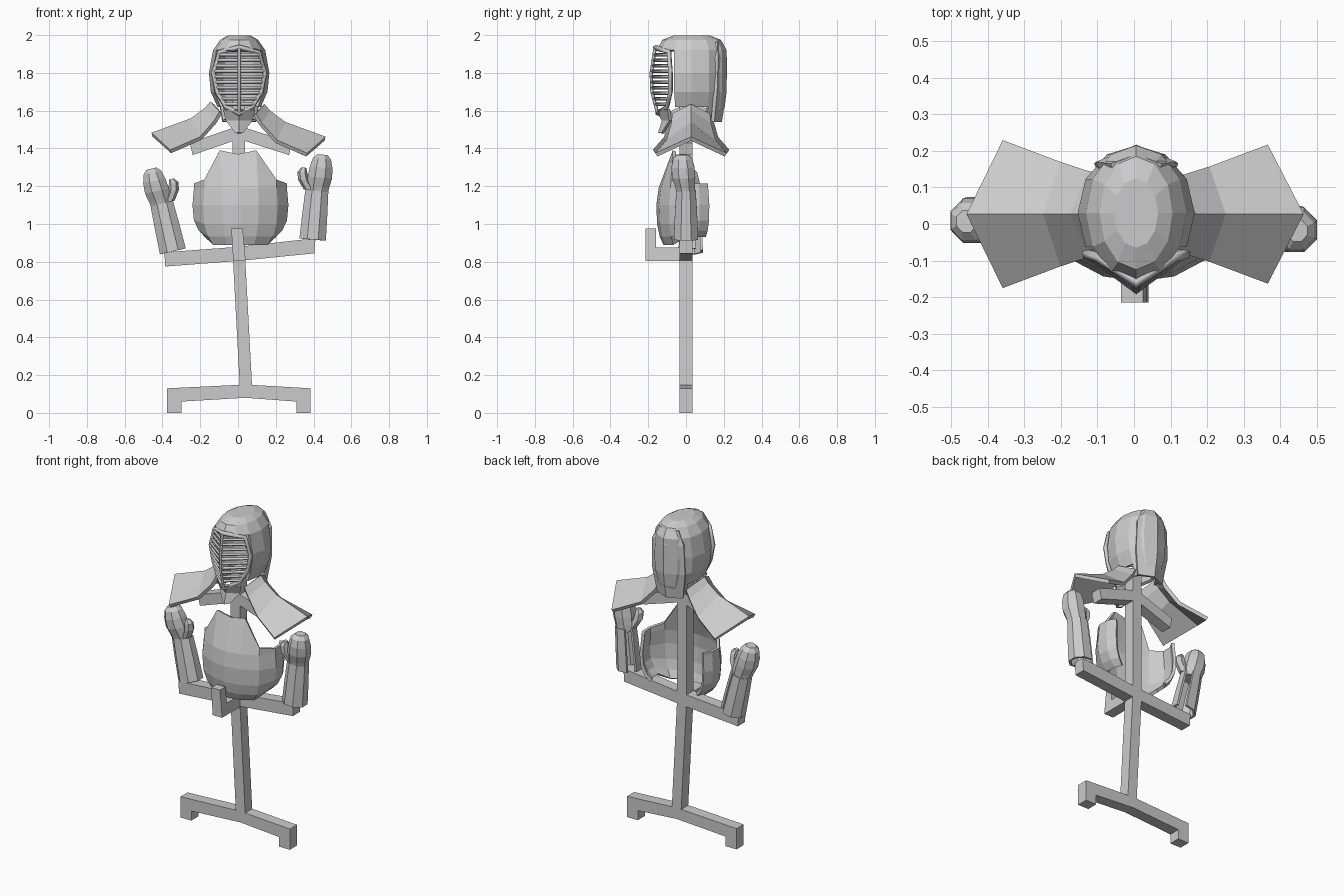
import bpy, bmesh
from math import sin, cos, radians
from mathutils import Matrix, Vector

if "Cube" in bpy.data.objects:
    bpy.data.objects.remove(bpy.data.objects["Cube"])


def finish(name, bm, thick=0):
    bmesh.ops.recalc_face_normals(bm, faces=bm.faces)
    me = bpy.data.meshes.new(name)
    bm.to_mesh(me)
    bm.free()
    ob = bpy.data.objects.new(name, me)
    bpy.context.collection.objects.link(ob)
    if thick:
        m = ob.modifiers.new("thickness", 'SOLIDIFY')
        m.thickness, m.offset = thick, -1
        m.use_even_offset = False
    return ob


def loft(name, rings, closed=True, cap=False, cap_end=False, skip=None, thick=0, mat=None):
    """Skin a list of rings; skip(row, col) leaves a panel open."""
    bm = bmesh.new()
    rows = [[bm.verts.new(mat @ Vector(p) if mat else p) for p in r] for r in rings]
    n = len(rings[0])
    for i in range(len(rows) - 1):
        for j in range(n if closed else n - 1):
            if skip and skip(i, j):
                continue
            k = (j + 1) % n
            bm.faces.new((rows[i][j], rows[i][k], rows[i + 1][k], rows[i + 1][j]))
    if cap:
        bm.faces.new(rows[0])
    if cap or cap_end:
        bm.faces.new(rows[-1])
    bmesh.ops.delete(bm, geom=[v for v in bm.verts if not v.link_faces], context='VERTS')
    return finish(name, bm, thick)


def prism(name, pts, y0, y1):
    """Front (x, z) outline pulled through y."""
    return loft(name, [[(x, y, z) for x, z in pts] for y in (y0, y1)], cap=True)


def ellipse(cx, cy, z, rx, ry, n=8, turn=22.5):
    a = [radians(turn + 360 * i / n) for i in range(n)]
    return [(cx + rx * cos(t), cy + ry * sin(t), z) for t in a]


def tube(name, lines, r):
    """Four-sided rods along one or more point lists (points, cyclic)."""
    cu = bpy.data.curves.new(name, 'CURVE')
    cu.dimensions = '3D'
    cu.bevel_depth, cu.bevel_resolution, cu.use_fill_caps = r, 0, True
    for pts, cyc in lines:
        s = cu.splines.new('POLY')
        s.points.add(len(pts) - 1)
        for q, p in zip(s.points, pts):
            q.co = (*p, 1)
        s.use_cyclic_u = cyc
    ob = bpy.data.objects.new(name, cu)
    bpy.context.collection.objects.link(ob)


def interp(table, z):
    """Linear lookup in a list of (z, a, b) with falling z."""
    for p, q in zip(table, table[1:]):
        if p[0] >= z >= q[0]:
            t = (p[0] - z) / (p[0] - q[0])
            return [a + (b - a) * t for a, b in zip(p[1:], q[1:])]


# Stand: arched foot, leaning post, lower arm, hook and shoulder bar
D = 0.035
prism("stand_foot", [(-.375, 0), (-.3, 0), (-.3, .06), (.04, .08), (.31, .06), (.31, 0),
                     (.385, 0), (.385, .13), (.04, .15), (-.375, .13)], -D, D)
prism("stand_post", [(.01, .13), (.075, .13), (.037, .84), (.037, 1.66), (-.028, 1.66), (-.028, .84)], -D, D)
prism("lower_arm", [(-.385, .775), (.01, .805), (.405, .845), (.41, .925), (.01, .88), (-.39, .85)], -D, D)
prism("shoulder_bar", [(-.24, 1.365), (.005, 1.45), (.27, 1.365), (.285, 1.43), (.005, 1.52), (-.255, 1.43)], -D, D)
prism("hook_arm", [(-.025, .805), (.04, .805), (.035, .875), (-.03, .875)], -.215, -.03)
prism("hook_tip", [(-.03, .87), (.035, .87), (.025, .975), (-.035, .975)], -.215, -.16)

# Breastplate: open-backed shell with a raised chest
angs = [-120, -103, -80, -50, -22, 0, 22, 50, 80, 103, 120]
tops = {0: 1.37, 22: 1.39, 50: 1.235}
rings = []
for z, rx, ry in [(.89, .19, .15), (.935, .225, .17), (1.0, .25, .183), (1.1, .258, .187), (1.19, .25, .175)]:
    rings.append([(.013 + rx * sin(radians(a)), .03 - ry * cos(radians(a)),
                   z + (.04 * (1.1 - z) / .21 if abs(a) > 75 and z < 1.1 else 0)) for a in angs])
rings.append([(.0 + .258 * sin(radians(a)) if abs(a) < 40 else .013 + .25 * sin(radians(a)),
               -.07 if abs(a) < 40 else .03 - .17 * cos(radians(a)),
               tops.get(abs(a), 1.215)) for a in angs])
loft("breastplate", rings, closed=False, thick=.018)

# Helmet: faceted dome, open face, longer at the back
CX = .006
rows = [(1.55, .1, .15), (1.62, .115, .175), (1.7, .15, .185), (1.8, .16, .185), (1.92, .138, .185),
        (1.975, .1, .155), (1.998, .06, .095)]
rings = [ellipse(CX, .03, z, rx, ry, 12, 0) for z, rx, ry in rows]


def helmet_gap(i, j):
    front = 7 <= j <= 10
    return (front and i < 4) or (i == 0 and not 1 <= j <= 4)


loft("helmet_shell", rings, cap_end=True, skip=helmet_gap, thick=.018)

# Back padding: raised layer following the rear of the helmet
loft("helmet_back_pad", [[(CX + w * s, y0 + (y1 - y0) * (1 - abs(s)), z) for s in (-1, -.5, 0, .5, 1)]
                         for z, w, y0, y1 in [(1.54, .09, .15, .19), (1.7, .115, .165, .215),
                                              (1.88, .11, .17, .217), (1.965, .07, .165, .19)]],
     closed=False, thick=.02)

# Face guard: oval frame folded along the centre, ridge and bars
edge = [(1.935, .0, -.163), (1.91, .105, -.09), (1.8, .137, -.082), (1.7, .117, -.082),
        (1.62, .07, -.1), (1.585, 0, -.15)]
ridge = [(1.935, 0, -.163), (1.8, 0, -.184), (1.7, 0, -.18), (1.585, 0, -.15)]
right = [(CX + x, y, z) for z, x, y in edge]
left = [(CX - x, y, z) for z, x, y in edge[-2:0:-1]]
tube("face_frame", [(right + left, True)], .014)
bars = [([(CX, y, z) for z, x, y in ridge], False)]
for i in range(10):
    z = 1.635 + i * .029
    x, y = interp(edge, z)
    bars.append(([(CX - x, y, z), (CX, interp(ridge, z)[1], z), (CX + x, y, z)], False))
tube("face_bars", bars, .009)

# Throat guard: folded pointed flap
loft("throat_guard", [[(CX - w, y0, z), (CX, y1, z), (CX + w, y0, z)]
                      for z, w, y0, y1 in [(1.61, .075, -.085, -.145), (1.55, .06, -.075, -.11),
                                           (1.48, .012, -.115, -.13)]], closed=False, thick=.018)

# Shoulder flaps: roof-shaped, widening outward (edge x, ridge x, half depth, edge z, ridge z)
flap = [(.09, .135, .1, 1.585, 1.635), (.12, .165, .105, 1.535, 1.6), (.2, .245, .13, 1.445, 1.54),
        (.36, .458, .19, 1.375, 1.462)]
for s, side in ((1, "right"), (-1, "left")):
    loft(side + "_shoulder_flap",
         [[(CX + s * ex, .027 - d, ez), (CX + s * rx, .027, rz), (CX + s * ex, .027 + d, ez)]
          for ex, rx, d, ez, rz in flap], closed=False, thick=.022 * s)


# Gauntlets: slit cuff, mitt and thumb, tilted outward on the lower arm
def gauntlet(side, s, base, tilt):
    mat = (Matrix.Translation(base) @ Matrix.Diagonal((s, 1, 1, 1))
           @ Matrix.Rotation(radians(tilt), 4, 'Y'))
    cuff = [(0, .076, .07), (.13, .072, .064), (.26, .066, .056)]
    loft(side + "_cuff", [ellipse(0, 0, z, rx, ry) for z, rx, ry in cuff],
         skip=lambda i, j: j == 2 and i < 2, thick=.014, mat=mat)
    mitt = [(.24, .004, 0, .058, .05), (.28, .004, -.005, .064, .056), (.33, .01, -.012, .07, .066),
            (.385, .012, -.016, .065, .066), (.43, .012, -.018, .052, .055), (.452, .012, -.018, .03, .032)]
    loft(side + "_mitt", [ellipse(x, y, z, rx, ry) for z, x, y, rx, ry in mitt], cap=True, mat=mat)
    thumb = [(.26, -.04, -.01, .03), (.31, -.075, -.02, .03), (.35, -.085, -.025, .026), (.375, -.08, -.025, .014)]
    loft(side + "_thumb", [ellipse(x, y, z, r, r * 1.1, 6, 0) for z, x, y, r in thumb], cap=True, mat=mat)


gauntlet("right", 1, (.395, 0, .918), 5)
gauntlet("left", -1, (-.345, .025, .855), 13)
